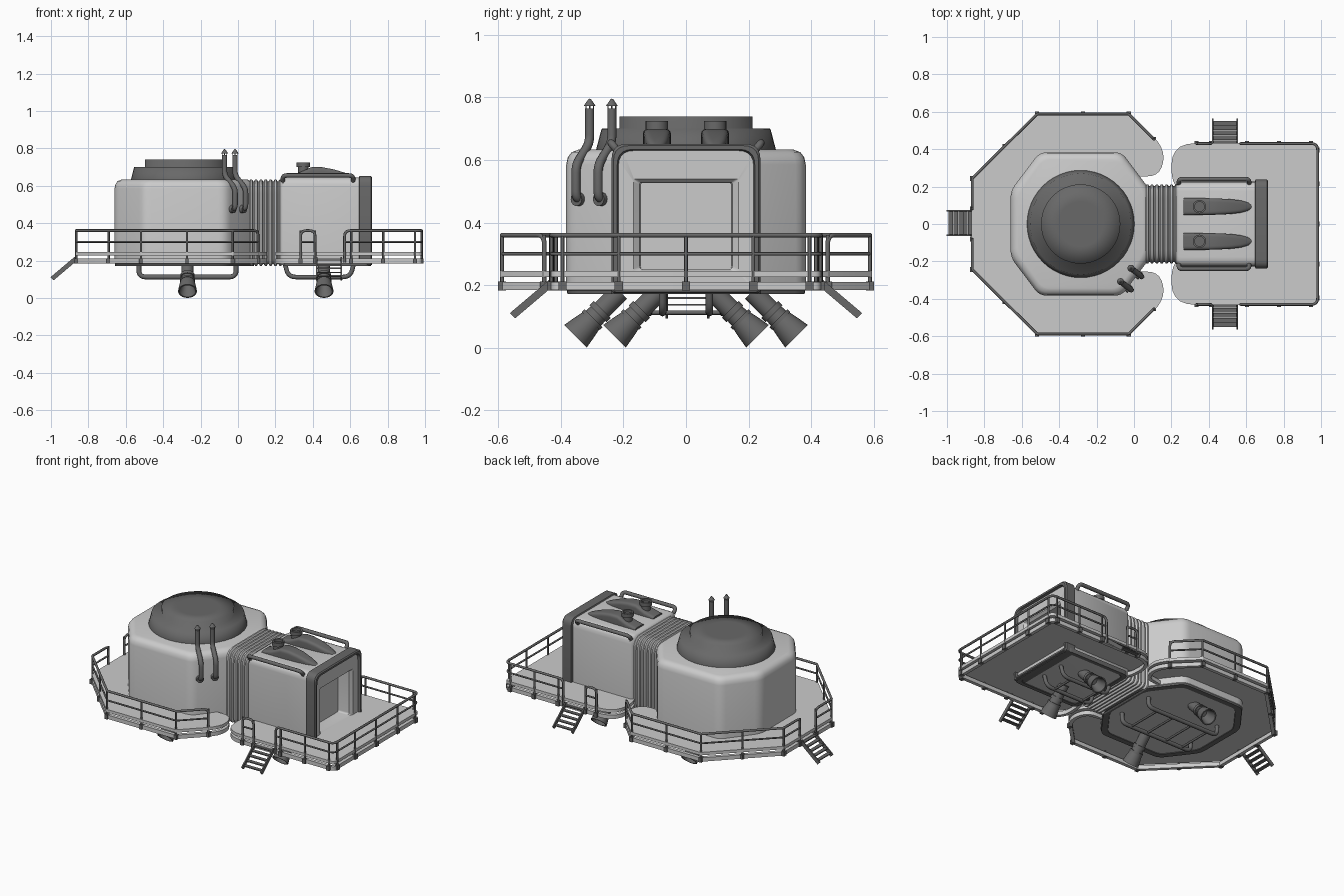
import bpy, bmesh, math
from mathutils import Vector as V

if "Cube" in bpy.data.objects:
    bpy.data.objects.remove(bpy.data.objects["Cube"])


def loft(name, rings, caps=(True, True), angle=35, loop=False):
    """Skin a list of equal-length closed rings."""
    bm = bmesh.new()
    vs = [[bm.verts.new(p) for p in r] for r in rings]
    n = len(vs[0])
    for a, b in zip(vs, vs[1:] + (vs[:1] if loop else [])):
        for i in range(n):
            bm.faces.new((a[i], a[(i + 1) % n], b[(i + 1) % n], b[i]))
    if caps[0] and not loop:
        bm.faces.new(vs[0][::-1])
    if caps[1] and not loop:
        bm.faces.new(vs[-1])
    bmesh.ops.recalc_face_normals(bm, faces=bm.faces)
    me = bpy.data.meshes.new(name)
    bm.to_mesh(me)
    bm.free()
    me.shade_smooth()
    me.set_sharp_from_angle(angle=math.radians(angle))
    ob = bpy.data.objects.new(name, me)
    bpy.context.collection.objects.link(ob)
    return ob


def fillet(pts, d, cyclic=False, seg=5):
    """Round the corners of a path; d is one tangent length or one per point."""
    pts = [V(p) for p in pts]
    n = len(pts)
    d = d if isinstance(d, (list, tuple)) else [d] * n
    out = []
    for i, p in enumerate(pts):
        if d[i] == 0 or (not cyclic and i in (0, n - 1)):
            out.append(p)
            continue
        u, w = pts[i - 1] - p, pts[(i + 1) % n] - p
        a = p + u.normalized() * min(d[i], u.length * .49)
        b = p + w.normalized() * min(d[i], w.length * .49)
        for k in range(seg + 1):
            t = k / seg
            out.append(a * (1 - t) ** 2 + p * 2 * t * (1 - t) + b * t * t)
    return out


def tube(name, pts, r, d=0, res=2):
    cu = bpy.data.curves.new(name, 'CURVE')
    cu.dimensions = '3D'
    cu.bevel_depth, cu.bevel_resolution, cu.use_fill_caps = r, res, True
    pts = fillet(pts, d) if d else [V(p) for p in pts]
    sp = cu.splines.new('POLY')
    sp.points.add(len(pts) - 1)
    for q, p in zip(sp.points, pts):
        q.co = (*p, 1)
    sp.use_smooth = True
    ob = bpy.data.objects.new(name, cu)
    bpy.context.collection.objects.link(ob)
    return ob


def circ(c, axis, r, n=20):
    q = V(axis).to_track_quat('Z', 'Y')
    return [V(c) + q @ V((r * math.cos(2 * math.pi * i / n), r * math.sin(2 * math.pi * i / n), 0)) for i in range(n)]


def lathe(name, base, axis, prof, n=20, angle=35):
    a = V(axis).normalized()
    return loft(name, [circ(V(base) + a * t, a, r, n) for t, r in prof], angle=angle)


def flat(outline, z, s=1, c=(0, 0)):
    return [(c[0] + (p[0] - c[0]) * s, c[1] + (p[1] - c[1]) * s, z) for p in outline]


def section(x, hw, z0, z1, rt=.05, rb=.012):
    """Rounded rectangle in the yz plane."""
    o = fillet([(hw, z0, 0), (hw, z1, 0), (-hw, z1, 0), (-hw, z0, 0)], [rb, rt, rt, rb], True)
    return [(x, p[0], p[1]) for p in o]


def plank(name, p, q, z0, z1, w):
    p, q = V(p), V(q)
    s = V((p.y - q.y, q.x - p.x)).normalized() * w / 2
    o = [p + s, p - s, q - s, q + s]
    return loft(name, [flat(o, z0), flat(o, z1)])


# Main octagonal module
C = (-.285, 0)
half = [(-.66, .178), (-.505, .383), (-.065, .383), (.088, .178)]
octo = fillet([(x, y, 0) for x, y in half] + [(x, -y, 0) for x, y in half[::-1]], .04, True, 4)
loft('main_module', [flat(octo, z, s, C) for z, s in
     ((.175, .97), (.185, 1), (.585, 1), (.608, .988), (.625, .955), (.633, .9))])
loft('main_underside_rim', [flat(octo, z, s, C) for z, s in ((.2, 1.0), (.172, .99), (.172, .9), (.19, .87))])
lathe('roof_dome', (-.285, 0, .62), (0, 0, 1),
      [(0, .288), (.015, .287), (.08, .27), (.081, .212), (.12, .212), (.12, .12), (.12, .01)], 48, 180)


# Decks: floor slab above a hollow rim
def deck(name, hp):
    pts = hp + [(x, -y, d) for x, y, d in hp[::-1]]
    o = fillet([(x, y, 0) for x, y, d in pts], [p[2] for p in pts], True)
    loft(name + '_floor', [flat(o, .226), flat(o, .245)])
    ins = []
    for i, p in enumerate(o):
        t = (o[(i + 1) % len(o)] - o[i - 1]).normalized()
        ins.append(p + V((t.y, -t.x, 0)) * .022)
    loft(name + '_rim', [flat(o, .185), flat(o, .21), flat(ins, .21), flat(ins, .185)], loop=True)


deck('main_deck', [(-.87, .245, .004), (-.52, .595, .004), (-.025, .595, .004), (.17, .40, .09), (.14, .255, .08), (0, .255, 0)])
# The cabin deck runs counter to the main one, starting from the inner lobe
deck('cabin_deck', [(.32, .19, 0), (.2, .19, .11), (.2, .432, .13), (.985, .432, .03)])

# Bellows connector
rings = []
for i in range(7):
    x = .06 + i * .026
    for dx, g in ((0, .002), (.006, .012), (.015, .012), (.021, .002)):
        rings.append(section(x + dx, .2 + g, .183 - g, .622 + g, .07, .03))
loft('bellows', rings)

# Cabin with framed door recess
loft('cabin_body', [section(.22, .2, .185, .62), section(.228, .218, .178, .638),
                    section(.24, .226, .175, .645), section(.65, .226, .175, .645)], (True, False))
loft('cabin_frame', [section(x, *a) for x, a in (
    (.645, (.224, .18, .643)), (.65, (.238, .175, .652)), (.71, (.238, .175, .652)),
    (.717, (.232, .178, .646)), (.717, (.22, .185, .634)), (.70, (.216, .19, .63)))], (False, False))
loft('cabin_front', [section(x, *a) for x, a in (
    (.70, (.216, .19, .63)), (.70, (.168, .24, .54, .01)), (.685, (.148, .25, .528, .006)),
    (.61, (.146, .25, .526, .006)))], (False, True))
tray = fillet([(.24, -.24, 0), (.71, -.24, 0), (.71, .24, 0), (.24, .24, 0)], .04, True)
loft('cabin_underside_rim', [flat(tray, z, s, (.475, 0)) for z, s in ((.2, 1), (.172, 1), (.172, .9), (.183, .86))])

# Details mirrored across y
for s in (1, -1):
    # Roof scoops and vents
    sc = []
    for x, w, h in ((.265, .045, .655), (.33, .045, .672), (.395, .045, .70), (.45, .043, .699), (.51, .04, .688),
                    (.57, .033, .67), (.61, .022, .655), (.63, .008, .645)):
        sc.append([(x, s * .093 + p[1], p[2]) for p in section(x, w, .63, h, .02, .002)])
    loft('roof_scoop', sc, angle=50)
    lathe('roof_vent', (.35, s * .093, .64), (0, 0, 1),
          [(0, .028), (.06, .028), (.06, .036), (.085, .036), (.085, .026), (.07, .026)])
    # Roof edge handrail
    tube('roof_rail', [(.24, s * .215, .625), (.24, s * .24, .655), (.615, s * .24, .655), (.615, s * .215, .625)],
         .012, .022)
    # Underside pipes
    tube('main_pipe', [(-.53, s * .12, .185), (-.53, s * .12, .112), (-.01, s * .12, .112), (-.01, s * .12, .185)],
         .013, .04)
    tube('cabin_pipe', [(.25, s * .075, .185), (.27, s * .075, .112), (.6, s * .075, .112), (.62, s * .075, .185)],
         .012, .04)
    # Thrusters
    for x, y in ((-.27, .225), (.46, .1)):
        lathe('thruster', (x, s * y, .165), (0, s, -1),
              [(-.02, .032), (.06, .032), (.06, .038), (.08, .038), (.08, .033), (.1, .034), (.1, .041),
               (.112, .041), (.112, .038), (.14, .044), (.182, .051), (.182, .044), (.11, .025)])
for x in (-.46, -.34, -.2, -.08):
    tube('main_pipe_bar', [(x, -.12, .112), (x, .12, .112)], .007)
for x in (.33, .54):
    tube('cabin_pipe_bar', [(x, -.075, .112), (x, .075, .112)], .007)

# Exhaust stacks
for dx, dy in ((0, 0), (.056, .071)):
    def P(x, y, z):
        return (x + dx, y + dy, z)
    tube('exhaust_pipe', [P(-.055, -.325, .475), P(-.015, -.352, .475), P(-.015, -.352, .585),
                          P(-.072, -.308, .655), P(-.072, -.308, .765)], .0145, .026, 3)
    lathe('exhaust_flange', P(-.043, -.335, .475), (.81, -.59, 0), [(0, .022), (.027, .022)], 14)
    lathe('exhaust_cap', P(-.072, -.308, .773), (0, 0, 1), [(0, .019), (.022, .004), (.023, .001)], 12)
    for k in range(4):
        a = k * math.pi / 2
        o = (.012 * math.cos(a), .012 * math.sin(a))
        tube('cap_strut', [P(-.072 + o[0], -.308 + o[1], .755), P(-.072 + o[0], -.308 + o[1], .776)], .002, 0, 0)


# Railings: top loop, middle bar, posts, brackets
def railing(path, d=.0):
    e = [(x, y, .36) for x, y in path]
    a, b = e[0], e[-1]
    full = [(a[0], a[1], .19)] + e + [(b[0], b[1], .19)]
    tube('rail_top', fillet(full, [0, .03] + [d or .006] * (len(e) - 2) + [.03, 0]), .0075)
    tube('rail_bar', fillet([(x, y, .30) for x, y in path], d or .006), .0055)
    for p, q in zip(path, path[1:]):
        p, q = V(p), V(q)
        u = (q - p).normalized() * d
        n = max(1, round((q - p).length / .22))
        for k in range(n + 1):
            c = p.lerp(q, k / n) + (u if k == 0 else -u if k == n else u * 0)
            tube('rail_post', [(c.x, c.y, .19), (c.x, c.y, .36)], .006)
            plank('rail_bracket', c - V((.011, 0)), c + V((.011, 0)), .183, .212, .026)


for s in (1, -1):
    railing([(-.865, s * .08), (-.865, s * .243), (-.518, s * .588), (-.028, s * .588), (.107, s * .453)])
    railing([(.335, s * .43), (.412, s * .43)])
railing([(.57, .43), (.982, .43), (.982, -.43), (.57, -.43)], .035)


# Boarding ladders
def ladder(c, out):
    c, o = V(c), V(out)
    side = V((-o.y, o.x, 0))
    run = o * .13 + V((0, 0, -.11))
    for k in (-1, 1):
        a = c + side * .066 * k
        w, h = side * .004, (o * .7 + V((0, 0, .7))) * .012
        loft('ladder_stringer', [[p + w + h, p - w + h, p - w - h, p + w - h] for p in (a, a + run)])
    for i in range(5):
        p = c + run * ((i + .4) / 5)
        u, v = side * .066, o * .012
        q = [p + u - v, p - u - v, p - u + v, p + u + v]
        loft('ladder_step', [[k - V((0, 0, .003)) for k in q], [k + V((0, 0, .003)) for k in q]])


ladder((-.865, .005, .212), (-1, 0, 0))
ladder((.487, .425, .212), (0, 1, 0))
ladder((.487, -.425, .212), (0, -1, 0))

# Dark metal finish, then turn every curve into mesh
dark = bpy.data.materials.new('dark_metal')
dark.diffuse_color = (.14, .14, .14, 1)
dark.use_nodes = True
dark.node_tree.nodes["Principled BSDF"].inputs["Base Color"].default_value = dark.diffuse_color
keys = ('dome', 'pipe', 'rail', 'ladder', 'thruster', 'exhaust', 'cap', 'roof', 'frame', 'rim')
bpy.ops.object.select_all(action='DESELECT')
for ob in bpy.context.scene.objects:
    if any(k in ob.name for k in keys) and 'deck' not in ob.name:
        ob.data.materials.append(dark)
    if ob.type == 'CURVE':
        ob.select_set(True)
        bpy.context.view_layer.objects.active = ob
bpy.ops.object.convert(target='MESH')
